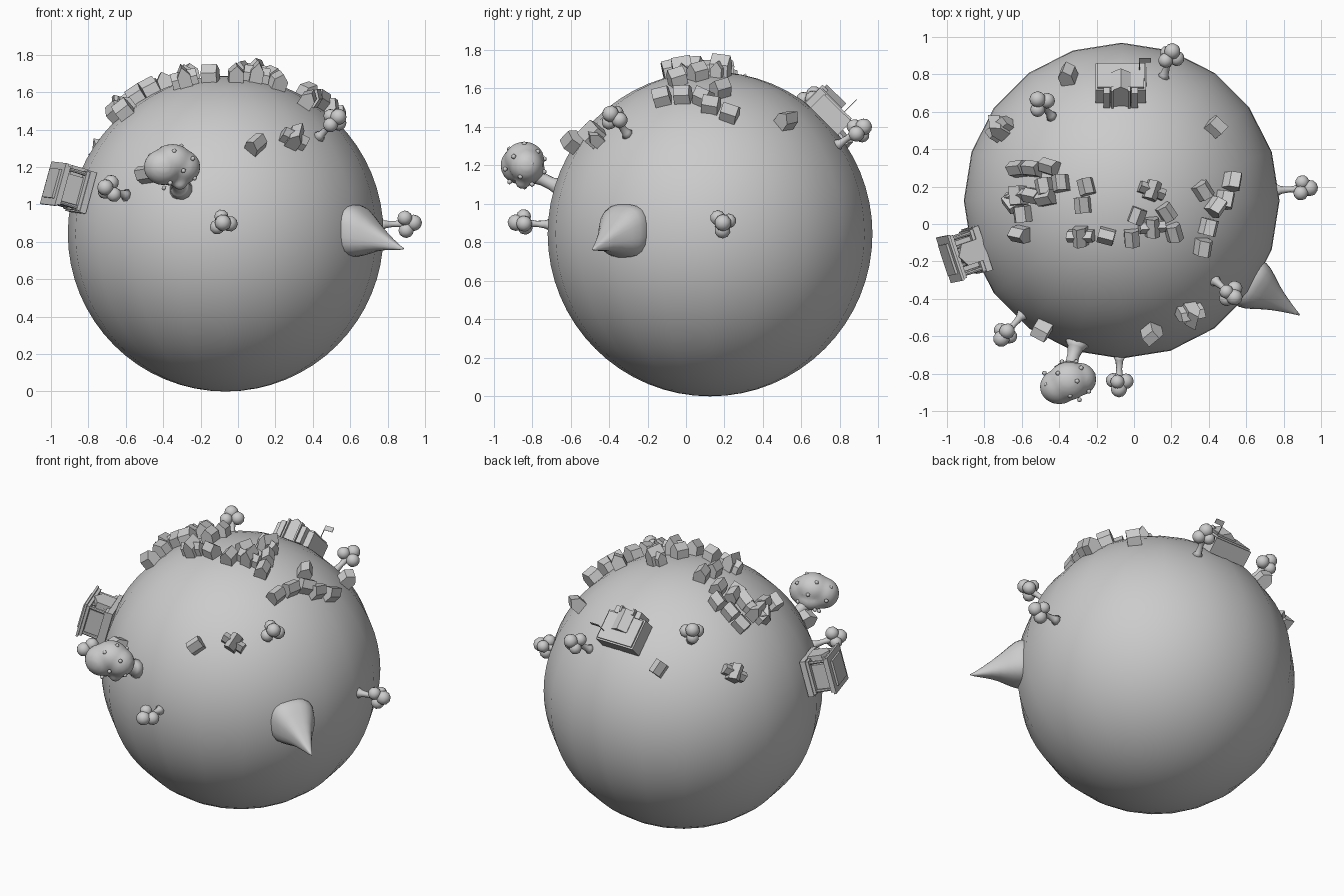
import bpy, bmesh, math, random
from mathutils import Matrix, Vector

if "Cube" in bpy.data.objects:
    bpy.data.objects.remove(bpy.data.objects["Cube"])

random.seed(4)
C, R = Vector((-0.066, 0.125, 0.844)), 0.844


def finish(name, bm, M=Matrix(), smooth=False):
    bmesh.ops.recalc_face_normals(bm, faces=bm.faces)
    for f in bm.faces:
        f.smooth = smooth
    me = bpy.data.meshes.new(name)
    bm.to_mesh(me)
    bm.free()
    ob = bpy.data.objects.new(name, me)
    bpy.context.collection.objects.link(ob)
    ob.matrix_world = M
    return ob


def surface(p, spin=0, sink=0.012):
    """Frame standing on the planet under point p, z pointing outward."""
    n = (Vector(p) - C).normalized()
    y = (Vector((0, 1, 0)) - n * n.y).normalized()
    x = y.cross(n)
    M = Matrix((x, y, n)).transposed().to_4x4()
    M.translation = C + n * (R - sink)
    return M @ Matrix.Rotation(math.radians(spin), 4, 'Z')


def on_top(x, y, r=0.89):
    """Point on the upper half of a sphere of radius r seen at x, y from above."""
    dx, dy = x - C.x, y - C.y
    return (x, y, C.z + math.sqrt(max(0, r * r - dx * dx - dy * dy)))


def add_box(bm, size, loc):
    bmesh.ops.create_cube(bm, size=1, matrix=Matrix.Translation(loc) @ Matrix.Diagonal((*size, 1)))


def add_ball(bm, loc, r, scale=(1, 1, 1), sub=2):
    bmesh.ops.create_icosphere(bm, subdivisions=sub, radius=r,
                               matrix=Matrix.Translation(loc) @ Matrix.Diagonal((*scale, 1)))


def add_gable(bm, w, d, h, roof, loc=(0, 0, 0), turn=0):
    """House body: pentagon profile across x, extruded along y."""
    T = Matrix.Translation(loc) @ Matrix.Rotation(math.radians(turn), 4, 'Z')
    prof = [(-w / 2, 0), (w / 2, 0), (w / 2, h), (0, h + roof), (-w / 2, h)]
    a, b = [[bm.verts.new(T @ Vector((x, s * d / 2, z))) for x, z in prof] for s in (-1, 1)]
    bm.faces.new(a)
    bm.faces.new(b[::-1])
    for i in range(5):
        j = (i + 1) % 5
        bm.faces.new((a[i], b[i], b[j], a[j]))


def add_loft(bm, rows, sides=12, power=2.0):
    """Skin of rings (x, y, z, radius); power above 2 squares the section."""
    rings = []
    for x, y, z, r in rows:
        ring = []
        for i in range(sides):
            t = 2 * math.pi * i / sides
            c, s = math.cos(t), math.sin(t)
            k = r / (abs(c) ** power + abs(s) ** power) ** (1 / power)
            ring.append(bm.verts.new((x + k * c, y + k * s, z)))
        rings.append(ring)
    for a, b in zip(rings, rings[1:]):
        for i in range(sides):
            j = (i + 1) % sides
            bm.faces.new((a[i], a[j], b[j], b[i]))
    bm.faces.new(rings[0][::-1])
    bm.faces.new(rings[-1])


# planet
bm = bmesh.new()
bmesh.ops.create_uvsphere(bm, u_segments=20, v_segments=32, radius=R)
finish("planet", bm, Matrix.Translation(C), True)

# plain houses: x, y seen from above, spin
houses = [(-.36, .81, 10), (.45, .53, 40), (-.63, .30, 95), (-.55, .30, 85), (-.46, .31, 75),
          (-.40, .22, 10), (-.49, .20, 15), (-.55, .15, 80), (-.66, .11, 45), (-.61, .05, 5),
          (-.62, -.06, 80), (-.48, .14, 100), (-.26, .20, 15), (-.28, .10, 5), (-.15, -.07, 75),
          (-.01, -.08, 5), (.02, .04, -20), (.18, .06, 35), (.22, -.05, 20), (.38, .18, 35),
          (.45, .09, -40), (.50, .13, -15), (.54, .23, -20), (.41, -.02, -10), (.38, -.13, 0),
          (.10, -.60, -25), (-.50, -.58, 40)]
for i, (x, y, spin) in enumerate(houses):
    bm = bmesh.new()
    add_gable(bm, 0.078, 0.085, 0.062, 0.038)
    finish(f"house_{i + 1:02d}", bm, surface(on_top(x, y), spin))

# larger houses with a crossing wing
for i, (x, y, spin) in enumerate([(-.29, -.07, 0), (.10, -.02, 5), (.10, .18, -20),
                                  (.31, -.49, 15), (-.73, .52, 40), (-.63, .15, 10)]):
    bm = bmesh.new()
    add_gable(bm, 0.07, 0.10, 0.07, 0.05)
    add_gable(bm, 0.06, 0.14, 0.055, 0.035, turn=90)
    finish(f"cross_house_{i + 1}", bm, surface(on_top(x, y), spin))

# trees: flared trunk and a clump of foliage balls
for i, (p, spin) in enumerate([((.91, .19, .90), 20), ((-.08, -.84, .90), 0), ((-.68, -.58, 1.08), 40),
                               ((.50, -.36, 1.43), 70), ((.19, .88, 1.37), 10), ((-.51, .66, 1.56), 50)]):
    M = surface(p, spin)
    bm = bmesh.new()
    add_loft(bm, [(0, 0, 0, .036), (0, 0, .025, .022), (0, 0, .07, .016), (0, 0, .1, .02), (0, 0, .13, .03)], 8)
    finish(f"tree_trunk_{i + 1}", bm, M, True)
    bm = bmesh.new()
    for x, y, z, r in [(-.035, -.012, .13, .04), (.035, -.012, .135, .042), (0, .036, .14, .038), (0, 0, .178, .044)]:
        add_ball(bm, (x, y, z), r)
    finish(f"tree_foliage_{i + 1}", bm, M, True)

# giant fruit tree: curved stalk, merged crown, fruit dotted over it
crown_c = Vector((-.35, -.84, 1.2))
M = surface((-.325, -.70, 1.10))
tip = M.inverted() @ crown_c
bm = bmesh.new()
add_loft(bm, [(tip.x * t * t, tip.y * t * t, tip.z * t, r) for t, r in
              ((0, .065), (.12, .045), (.3, .034), (.5, .034), (.7, .05), (.9, .07))], 12)
finish("giant_tree_trunk", bm, M, True)
bm = bmesh.new()
for loc, r, s in [((-.05, -.03, 0), .1, (1.05, .95, .98)), ((.055, .01, 0), .095, (1.0, .95, .97)),
                  ((0, 0, .03), .105, (1.05, 1, .9)), ((.0, .02, -.03), .09, (1.1, 1, .8)),
                  ((.04, -.01, -.085), .04, (1, 1, 1))]:
    add_ball(bm, loc, r, s, 3)
crown = finish("giant_tree_crown", bm, Matrix.Translation(crown_c), True)
rm = crown.modifiers.new("merge", 'REMESH')
rm.mode, rm.voxel_size, rm.use_smooth_shade = 'VOXEL', 0.013, True
sm = crown.modifiers.new("soften", 'SMOOTH')
sm.iterations = 6
bm = bmesh.new()
for i in range(18):
    z = 1 - 2 * (i + .5) / 18
    a, q = i * 2.39996, math.sqrt(1 - z * z)
    add_ball(bm, (q * math.cos(a) * .14, q * math.sin(a) * .112, z * .118), .014, sub=1)
finish("giant_tree_fruit", bm, Matrix.Translation(crown_c), True)

# leaning mountain spike with a squarish flared foot
bm = bmesh.new()
add_loft(bm, [(0, 0, -.06, .135), (0, 0, 0, .138), (.005, 0, .035, .127), (.018, 0, .075, .105),
              (.035, 0, .12, .078), (.055, 0, .17, .053), (.078, 0, .225, .03), (.095, 0, .27, .013),
              (.102, 0, .298, .003)], 24, 2.8)
finish("mountain", bm, surface((.64, -.33, .86)), True)

# castle at the back, entrance facing the village
M = surface((-.07, .765, 1.49))
bm = bmesh.new()
add_box(bm, (.27, .20, .10), (0, .01, .05))
add_box(bm, (.25, .18, .012), (0, .01, .105))
for s in (-1, 1):
    add_box(bm, (.035, .045, .11), (s * .075, -.105, .055))
    add_box(bm, (.012, .04, .13), (s * .045, -.11, .065))
add_gable(bm, .11, .14, .115, .032, (0, -.045, 0))
finish("castle", bm, M)
bm = bmesh.new()
add_box(bm, (.004, .004, .10), (.10, .05, .15))
add_box(bm, (.06, .004, .03), (.13, .05, .185))
finish("castle_flag", bm, M)

# columned hall on the left, porch on the uphill side
M = surface((-.86, -.145, 1.075), 3)
bm = bmesh.new()
add_box(bm, (.23, .25, .035), (0, 0, .015))
add_box(bm, (.215, .235, .02), (0, 0, .04))
add_box(bm, (.16, .17, .11), (-.01, 0, .1))
add_box(bm, (.215, .24, .018), (0, 0, .155))
add_box(bm, (.235, .255, .014), (0, 0, .172))
add_box(bm, (.16, .17, .014), (0, 0, .185))
add_gable(bm, .12, .06, .09, .035, (.09, 0, .03), 90)
finish("hall", bm, M)
bm = bmesh.new()
for sx in (-1, 1):
    for y in (-.1, -.05, .05, .1):
        bmesh.ops.create_cone(bm, cap_ends=True, segments=8, radius1=.011, radius2=.009, depth=.11,
                              matrix=Matrix.Translation((sx * .092, y, .1)))
finish("hall_columns", bm, M)
